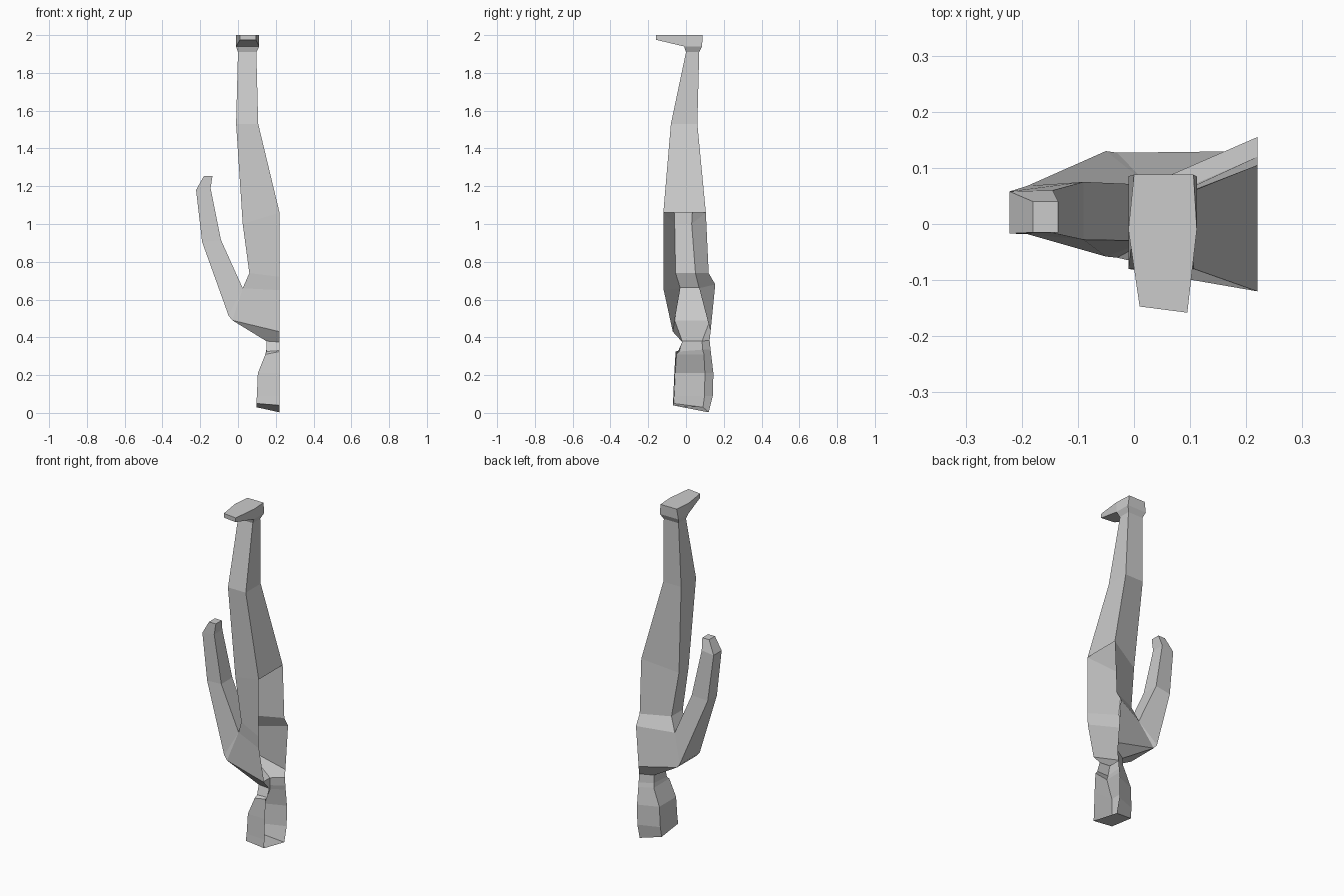
import bpy, bmesh

if "Cube" in bpy.data.objects:
    bpy.data.objects.remove(bpy.data.objects["Cube"])

CUT = 0.22  # open centre plane of the half figure


def loft(name, rings, closed=True, cap=False, skip=None):
    """Join four-point rings with flat quads; skip = (ring, side) left open."""
    bm = bmesh.new()
    vs = [[bm.verts.new(p) for p in r] for r in rings]
    for i in range(len(vs) - 1):
        for j in range(4 if closed else 3):
            if (i, j) == skip:
                continue
            k = (j + 1) % 4
            bm.faces.new((vs[i][j], vs[i][k], vs[i + 1][k], vs[i + 1][j]))
    if cap:
        bm.faces.new(vs[-1])
    bmesh.ops.remove_doubles(bm, verts=bm.verts, dist=1e-4)
    bmesh.ops.recalc_face_normals(bm, faces=bm.faces)
    me = bpy.data.meshes.new(name)
    bm.to_mesh(me)
    bm.free()
    ob = bpy.data.objects.new(name, me)
    bpy.context.collection.objects.link(ob)
    return ob


def half_ring(x, y, z):
    """Front centre, front outer, back outer, back centre."""
    return [(px, py, pz) for px, py, pz in zip((CUT, x, x, CUT), y, z)]


# Torso, crotch down to neck
hip = half_ring(.025, (-.12, -.06, .03, .105), (1.06, 1.0, 1.0, 1.06))
armpit = half_ring(.025, (-.118, -.03, .07, .155), (.65, .66, .66, .68))
shoulder = half_ring(-.03, (-.07, -.06, .127, .13), (.43, .49, .49, .43))
neck = half_ring(.15, (-.02, -.02, .085, .125), (.375, .38, .38, .385))
waist = half_ring(.06, (-.12, -.055, .05, .12), (.72, .74, .74, .74))
loft("torso", [hip, waist, armpit, shoulder, neck], closed=False, skip=(2, 1))

# Neck and head
loft("head", [
    neck,
    half_ring(.15, (-.04, -.035, .088, .13), (.33, .325, .335, .335)),
    half_ring(.145, (-.055, -.05, .095, .133), (.325, .31, .31, .31)),
    half_ring(.105, (-.062, -.057, .10, .145), (.21, .21, .21, .21)),
    half_ring(.10, (-.067, -.062, .098, .142), (.09, .09, .09, .09)),
    half_ring(.097, (-.07, -.065, .09, .12), (.04, .05, .03, .003)),
], closed=False, cap=True)


# Arm: inner pair then outer pair of points per ring
def arm_ring(xi, yi, zi, xo, yo, zo):
    return [(xi, yi[0], zi), (xi, yi[1], zi), (xo, yo[1], zo), (xo, yo[0], zo)]


loft("arm", [
    [armpit[1], armpit[2], shoulder[2], shoulder[1]],
    arm_ring(.025, (-.03, .07), .66, -.05, (-.058, .13), .515),
    arm_ring(-.09, (-.028, .075), .915, -.19, (-.018, .068), .905),
    arm_ring(-.145, (-.016, .06), 1.19, -.222, (-.017, .058), 1.18),
    arm_ring(-.135, (-.015, .04), 1.255, -.18, (-.015, .04), 1.255),
], cap=True)


# Leg: front inner, front outer, back outer, back inner
def box_ring(x0, x1, y0, y1, z):
    return [(x1, y0, z), (x0, y0, z), (x0, y1, z), (x1, y1, z)]


ankle = box_ring(-.01, .112, -.01, .085, 1.94)
sole = box_ring(-.01, .112, -.01, .088, 2.0)
sole[2], sole[3] = (0, .088, 2.0), (.106, .088, 2.0)
loft("leg", [
    hip,
    box_ring(-.01, .107, -.08, .06, 1.53),
    box_ring(0, .097, 0, .07, 1.91),
    ankle, sole,
], cap=True, skip=(3, 0))

# Toes
loft("foot", [
    [ankle[0], ankle[1], sole[1], sole[0]],
    [(.095, -.158, 1.975), (.01, -.147, 1.975), (.01, -.147, 2.0), (.095, -.158, 2.0)],
], cap=True)
